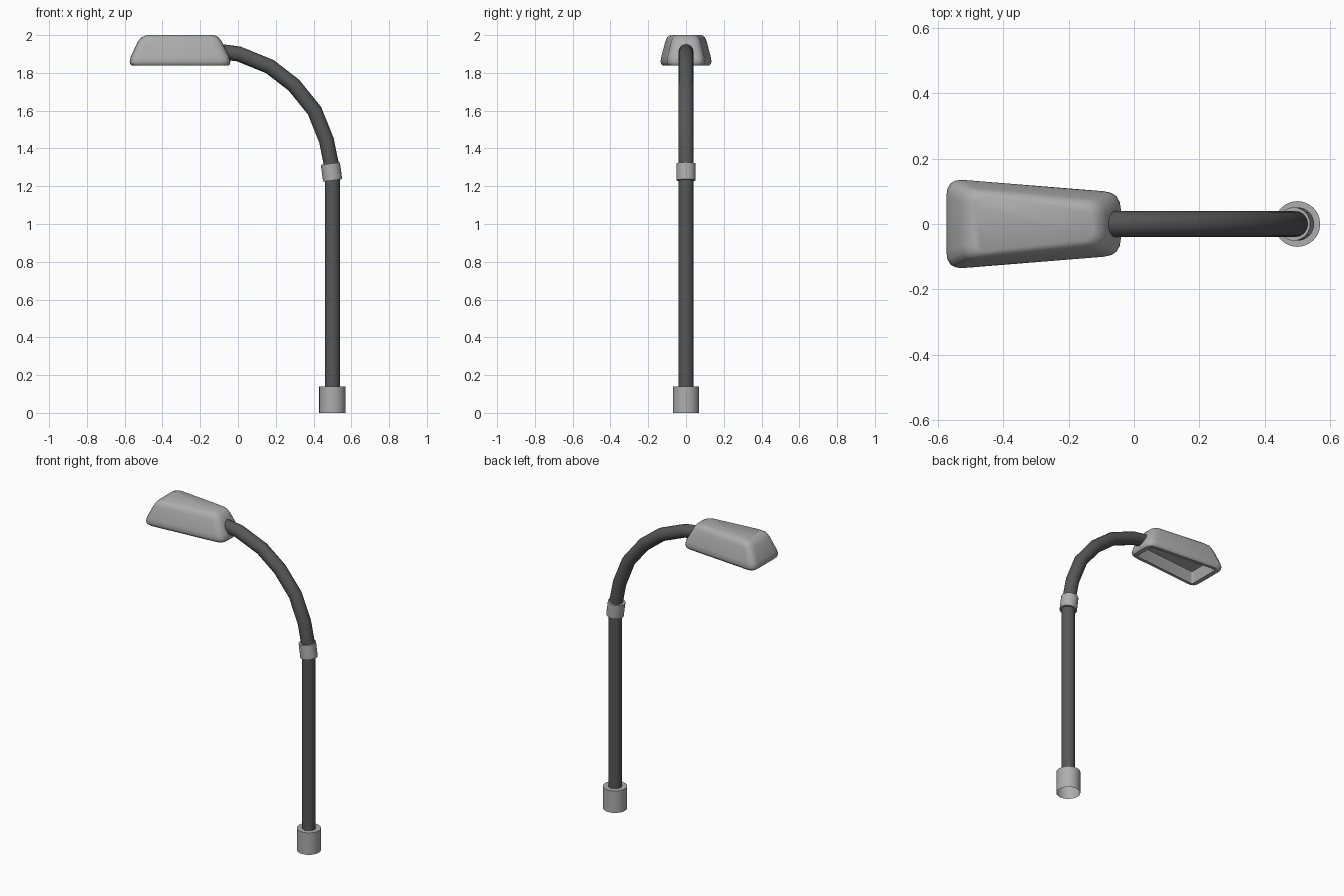
import bpy, bmesh, math
from mathutils import Vector

if "Cube" in bpy.data.objects:
    bpy.data.objects.remove(bpy.data.objects["Cube"])


def material(name, v):
    m = bpy.data.materials.new(name)
    m.diffuse_color = (v, v, v, 1)
    m.use_nodes = True
    m.node_tree.nodes["Principled BSDF"].inputs["Base Color"].default_value = m.diffuse_color
    return m


LIGHT = material("light_grey", 0.42)
DARK = material("dark_grey", 0.095)


def loft(name, rings, mat, cap_start=True, cap_end=True, angle=40):
    """Skin a list of equal-length point rings."""
    bm = bmesh.new()
    vr = [[bm.verts.new(p) for p in ring] for ring in rings]
    n = len(vr[0])
    for a, b in zip(vr, vr[1:]):
        for i in range(n):
            j = (i + 1) % n
            bm.faces.new((a[i], a[j], b[j], b[i]))
    if cap_start:
        bm.faces.new(vr[0][::-1])
    if cap_end:
        bm.faces.new(vr[-1])
    bmesh.ops.recalc_face_normals(bm, faces=bm.faces)
    me = bpy.data.meshes.new(name)
    bm.to_mesh(me)
    bm.free()
    me.materials.append(mat)
    ob = bpy.data.objects.new(name, me)
    bpy.context.collection.objects.link(ob)
    bpy.ops.object.select_all(action='DESELECT')
    ob.select_set(True)
    bpy.context.view_layer.objects.active = ob
    bpy.ops.object.shade_smooth_by_angle(angle=math.radians(angle))
    return ob


def tube_rings(path, r, sides):
    """Circles along a path of (x, z) points, mitred at the bends."""
    pts = [Vector((x, 0, z)) for x, z in path]
    rings = []
    for i, p in enumerate(pts):
        dirs = []
        if i > 0:
            dirs.append((p - pts[i - 1]).normalized())
        if i < len(pts) - 1:
            dirs.append((pts[i + 1] - p).normalized())
        t = sum(dirs, Vector()).normalized()
        nrm = Vector((t.z, 0, -t.x))
        rings.append([p + r * (math.cos(a) * nrm + math.sin(a) * Vector((0, 1, 0)))
                      for a in (2 * math.pi * k / sides for k in range(sides))])
    return rings


def outline(z, xl, xr, wl, wr, rad, steps=4):
    """Trapezoid with rounded corners at height z."""
    c = [Vector(p) for p in ((xl, -wl, z), (xr, -wr, z), (xr, wr, z), (xl, wl, z))]
    out = []
    for i, p in enumerate(c):
        a = p + (c[i - 1] - p).normalized() * rad
        b = p + (c[(i + 1) % 4] - p).normalized() * rad
        for k in range(steps + 1):
            t = k / steps
            out.append(a * (1 - t) ** 2 + p * 2 * t * (1 - t) + b * t * t)
    return out


# Base sleeve, open underneath
loft("base_sleeve", tube_rings([(0.5, 0), (0.5, 0.14)], 0.07, 24), LIGHT, cap_start=False)

# Straight pole
loft("pole", tube_rings([(0.5, 0.135), (0.5, 1.27)], 0.04, 16), DARK)

# Curved arm reaching into the lamp head
loft("arm", tube_rings([(0.5, 1.26), (0.492, 1.325), (0.468, 1.444), (0.405, 1.60),
                        (0.296, 1.735), (0.169, 1.833), (0.005, 1.90), (-0.085, 1.912)],
                       0.04, 16), DARK)

# Tilted collar at the joint
loft("collar", tube_rings([(0.501, 1.231), (0.489, 1.32)], 0.051, 24), LIGHT)

# Lamp head: recess floor, rim, then the outer shell up to the top
loft("lamp_head", [
    outline(1.905, -0.515, -0.095, 0.088, 0.050, 0.008),
    outline(1.838, -0.532, -0.078, 0.106, 0.066, 0.010),
    outline(1.838, -0.560, -0.050, 0.126, 0.084, 0.045),
    outline(1.846, -0.570, -0.043, 0.135, 0.092, 0.050),
    outline(1.860, -0.574, -0.040, 0.139, 0.096, 0.052),
    outline(1.885, -0.568, -0.046, 0.135, 0.093, 0.052),
    outline(1.967, -0.530, -0.086, 0.114, 0.073, 0.048),
    outline(1.988, -0.512, -0.103, 0.105, 0.064, 0.042),
    outline(2.000, -0.484, -0.126, 0.088, 0.050, 0.035),
], LIGHT)
